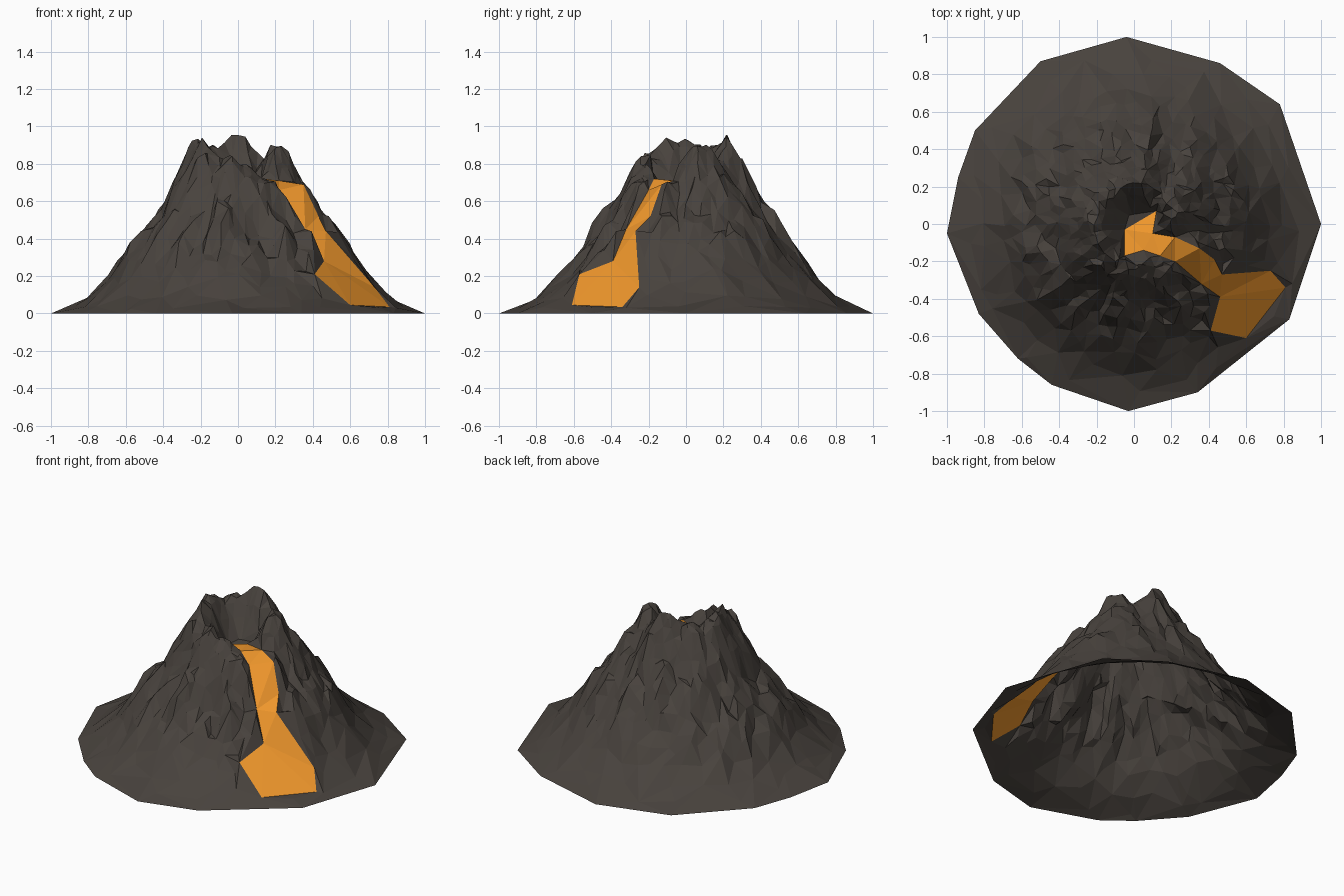
import bpy, math, random
from mathutils import Vector, noise
from mathutils.geometry import delaunay_2d_cdt

if "Cube" in bpy.data.objects:
    bpy.data.objects.remove(bpy.data.objects["Cube"])

random.seed(7)

# base outline (x, y), all on the ground
OUTLINE = [(-.04, 1), (-.5, .87), (-.85, .5), (-.94, .25), (-1, -.05), (-.83, -.48), (-.62, -.72),
           (-.44, -.86), (-.03, -1), (.34, -.9), (.83, -.51), (1, 0), (.78, .64), (.46, .86)]
# lava boundary (x, y, z): crater pool, narrow channel, spreading foot
LAVA = [(.12, .07, .67), (.10, -.05, .71), (.22, -.07, .71), (.35, -.13, .69), (.43, -.19, .52),
        (.47, -.27, .44), (.73, -.25, .14), (.81, -.34, .035), (.60, -.61, .045), (.41, -.57, .21),
        (.46, -.39, .28), (.36, -.32, .45), (.22, -.20, .66), (.14, -.17, .72), (.05, -.14, .70),
        (-.05, -.17, .68), (-.05, -.03, .66)]
# mean flank profile (radius, height) and crater rim height by angle
FLANK = [(.22, 1), (.27, .92), (.33, .79), (.4, .65), (.5, .50), (.6, .36),
         (.68, .235), (.76, .13), (.88, .042), (1, 0)]
RIM = [(-30, .72), (-5, .82), (20, .91), (32, .9), (52, .82), (80, .96), (105, .92), (135, .88),
       (155, .91), (175, .97), (200, .95), (235, .86), (262, .82), (290, .78), (330, .72)]


def interp(table, x):
    x = min(max(x, table[0][0]), table[-1][0])
    for (a, va), (b, vb) in zip(table, table[1:]):
        if x <= b:
            return va + (vb - va) * (x - a) / (b - a)


def height(x, y):
    r = math.hypot(x, y)
    ang = (math.degrees(math.atan2(y, x)) + 30) % 360 - 30
    rim = interp(RIM, ang)
    # long radial ridges plus small crags, fading out towards the foot
    c, s = math.cos(math.radians(ang)), math.sin(math.radians(ang))
    ridge = noise.noise(Vector((c * 4.5, s * 4.5, r * 1.5 + 3)))
    crag = noise.noise(Vector((x * 8, y * 8, 5.3)))
    fine = noise.noise(Vector((x * 17, y * 17, 1.7)))
    fade = min(1, max(0, (.85 - r) / .3))
    if r < .2:
        t = max(0, (r - .06) / .14)
        return .67 + (rim - .67) * t + (.04 * crag + .05 * fine) * t
    low = max(0, 1 - (r - .22) / .2)
    top = .94 + (rim - .94) * min(1, low)
    # the front flank is hollower than the others
    hollow = 1 - .16 * max(0, -s) ** 2 * min(1, max(0, (r - .3) / .15))
    rough = fade * ((1 - .6 * low) * (.08 * ridge + .06 * crag) + .065 * fine * (1 - .3 * low))
    return max(.012, interp(FLANK, r) * top * hollow + rough)


def inside(p, poly):
    hit = False
    for a, b in zip(poly, poly[1:] + poly[:1]):
        if (a[1] > p[1]) != (b[1] > p[1]) and p[0] < (b[0]-a[0]) * (p[1]-a[1]) / (b[1]-a[1]) + a[0]:
            hit = not hit
    return hit


def edge_distance(p, poly):
    best = 9
    for a, b in zip(poly, poly[1:] + poly[:1]):
        a, b, q = Vector(a[:2]), Vector(b[:2]), Vector(p)
        t = min(1, max(0, (q - a).dot(b - a) / (b - a).length_squared))
        best = min(best, (a + (b - a) * t - q).length)
    return best


# scattered surface points in jittered rings
pts = [(x, y, 0) for x, y in OUTLINE] + LAVA
for r, n in [(.90, 20), (.80, 28), (.71, 40), (.64, 54), (.58, 62), (.52, 64), (.465, 62), (.415, 58),
             (.365, 54), (.32, 50), (.28, 44), (.245, 40), (.21, 36), (.165, 26), (.12, 16), (.05, 5)]:
    for i in range(n):
        a = (i + random.uniform(-.4, .4)) * math.tau / n
        q = r + random.uniform(-.024, .024) * min(1, r * 3)
        x, y = q * math.cos(a), q * math.sin(a)
        if not inside((x, y), LAVA) and edge_distance((x, y), LAVA) > .018:
            pts.append((x, y, height(x, y)))

# triangulate with the outline and lava boundary as fixed edges
n0, n1 = len(OUTLINE), len(LAVA)
edges = [(i, (i + 1) % n0) for i in range(n0)] + [(n0 + i, n0 + (i + 1) % n1) for i in range(n1)]
v2, _, tris, orig, _, _ = delaunay_2d_cdt([Vector(p[:2]) for p in pts], edges, [], 0, 1e-5, True)
verts = [(v.x, v.y, pts[o[0]][2] if o else height(v.x, v.y)) for v, o in zip(v2, orig)]


def make_part(name, faces, color):
    used = sorted({i for f in faces for i in f})
    index = {v: k for k, v in enumerate(used)}
    mesh = bpy.data.meshes.new(name)
    mesh.from_pydata([verts[i] for i in used], [], [[index[i] for i in f] for f in faces])
    mat = bpy.data.materials.new(name)
    mat.diffuse_color = color
    mat.use_nodes = True
    mat.node_tree.nodes["Principled BSDF"].inputs["Base Color"].default_value = mat.diffuse_color
    mesh.materials.append(mat)
    mesh.update()
    bpy.context.collection.objects.link(bpy.data.objects.new(name, mesh))


def is_lava(f):
    return inside([sum(verts[i][k] for i in f) / 3 for k in (0, 1)], LAVA)


# rock shell (open below) and lava stream set into it
make_part("mountain", [f for f in tris if not is_lava(f)], (.065, .055, .047, 1))
make_part("lava_flow", [f for f in tris if is_lava(f)], (.87, .31, .025, 1))
